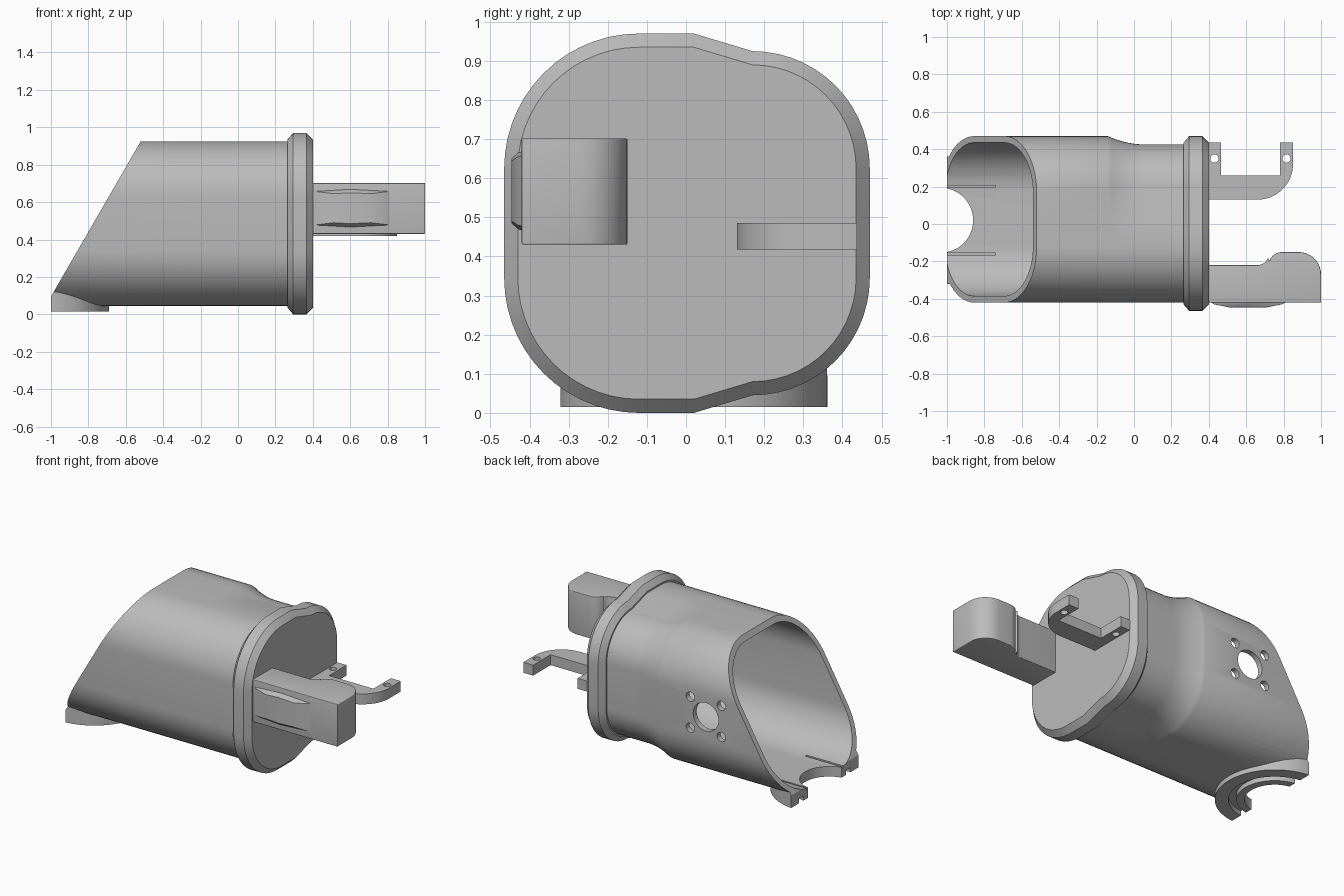
import bpy, bmesh, math
from mathutils import Matrix

if "Cube" in bpy.data.objects:
    bpy.data.objects.remove(bpy.data.objects["Cube"])

grey = bpy.data.materials.new("plain grey")
grey.use_nodes = True
grey.diffuse_color = (0.5, 0.5, 0.5, 1)
grey.node_tree.nodes["Principled BSDF"].inputs["Base Color"].default_value = (0.5, 0.5, 0.5, 1)


def finish(name, bm):
    bmesh.ops.recalc_face_normals(bm, faces=bm.faces)
    me = bpy.data.meshes.new(name)
    bm.to_mesh(me)
    bm.free()
    me.materials.append(grey)
    ob = bpy.data.objects.new(name, me)
    bpy.context.collection.objects.link(ob)
    return ob


def loft(name, rings):
    """Closed solid through rings of equal point count."""
    bm = bmesh.new()
    vs = [[bm.verts.new(p) for p in r] for r in rings]
    n = len(vs[0])
    for a, b in zip(vs, vs[1:]):
        for i in range(n):
            j = (i + 1) % n
            bm.faces.new((a[i], a[j], b[j], b[i]))
    bm.faces.new(vs[0])
    bm.faces.new(vs[-1])
    return finish(name, bm)


def prism(name, pts, z0, z1):
    return loft(name, [[(x, y, z) for x, y in pts] for z in (z0, z1)])


def cylinder(name, r, depth, loc, axis="Z", sides=48):
    bm = bmesh.new()
    rot = Matrix.Rotation(math.pi / 2, 4, "X") if axis == "Y" else Matrix()
    bmesh.ops.create_cone(bm, cap_ends=True, segments=sides, radius1=r, radius2=r,
                          depth=depth, matrix=Matrix.Translation(loc) @ rot)
    return finish(name, bm)


def box(name, lo, hi):
    return prism(name, [(lo[0], lo[1]), (hi[0], lo[1]), (hi[0], hi[1]), (lo[0], hi[1])], lo[2], hi[2])


def apply_mods(ob):
    dg = bpy.context.evaluated_depsgraph_get()
    me = bpy.data.meshes.new_from_object(ob.evaluated_get(dg))
    ob.modifiers.clear()
    ob.data = me


def boolean(ob, other, op="DIFFERENCE"):
    m = ob.modifiers.new("bool", "BOOLEAN")
    m.operation, m.solver, m.object = op, "EXACT", other
    apply_mods(ob)
    bpy.data.objects.remove(other)


def smooth(ob, angle=30):
    bpy.ops.object.select_all(action="DESELECT")
    ob.select_set(True)
    bpy.context.view_layer.objects.active = ob
    bpy.ops.object.shade_smooth_by_angle(angle=math.radians(angle))


def arc(cx, cy, r, a0, a1, n=14):
    steps = [math.radians(a0 + (a1 - a0) * i / n) for i in range(n + 1)]
    return [(cx + r * math.cos(a), cy + r * math.sin(a)) for a in steps]


def section(x, neck, off):
    """Rounded outline; neck shrinks the rear corners, off grows it all."""
    left, right = 0.3 + off, 0.3 - 0.045 * neck + off
    top, low = 0.625, 0.345
    pts = arc(0.17, low, right, -90, 0) + arc(0.17, top, right, 0, 90)
    pts += [(0.02, top + left)] + arc(-0.12, top, left, 90, 180)
    pts += arc(-0.12, low, left, 180, 270) + [(0.02, low - left)]
    return [(x, y, z) for y, z in pts]


def tube(name, x0, x1, off):
    rings = [section(x0, 0, off)]
    for i in range(11):
        t = i / 10
        rings.append(section(-0.14 + 0.2 * t, 1 - (1 - t) ** 2, off))
    return loft(name, rings + [section(x1, 1, off)])


# Hollow body with the half-round collar under its mouth
body = tube("tube_body", -1.0, 0.28, 0)
collar = cylinder("collar", 0.343, 0.105, (-1.033, 0.02, 0.0675), sides=96)
boolean(collar, box("trim", (-1.6, -0.6, -0.2), (-1.0, 0.6, 0.4)))
boolean(body, collar, "UNION")
boolean(body, tube("bore", -1.2, 0.27, -0.035))

# Slanted mouth
slant = [(-1.12, -0.1125), (-0.4, 1.1325), (-1.6, 1.1325), (-1.6, -0.1125)]
# keep the collar end below the slant
boolean(body, loft("slant", [[(x, y, z) for x, z in slant] for y in (-0.7, 0.7)]))

# Collar opening, ring groove and floor slots
boolean(body, cylinder("opening", 0.173, 0.4, (-1.033, 0.02, 0.05), sides=64))
groove = cylinder("groove", 0.265, 0.06, (-1.033, 0.02, 0.015), sides=64)
boolean(groove, cylinder("core", 0.22, 0.2, (-1.033, 0.02, 0.015), sides=64))
boolean(body, groove)
for y in (-0.16, 0.2):
    boolean(body, box("slot", (-1.1, y - 0.006, 0.07), (-0.74, y + 0.006, 0.12)))

# Rear port with four bolt holes
boolean(body, cylinder("port", 0.09, 0.4, (-0.47, 0.47, 0.5), "Y"))
for sx in (-1, 1):
    for sz in (-1, 1):
        boolean(body, cylinder("bolt", 0.03, 0.4, (-0.47 + sx * 0.11, 0.47, 0.5 + sz * 0.1), "Y", 24))
smooth(body)

# Chamfered end flange
flange = loft("end_flange", [section(x, 1, o) for x, o in
                             ((0.265, 0.01), (0.295, 0.045), (0.365, 0.045), (0.4, 0.01))])
smooth(flange, 25)

# Grip with rounded edges
outline = [(0.39, -0.42), (1.0, -0.42)] + arc(0.88, -0.27, 0.12, 0, 90, 10)
outline += arc(0.79, -0.22, 0.07, 90, 160, 6) + arc(0.66, -0.16, 0.06, -20, -90, 6) + [(0.39, -0.22)]
grip = prism("grip", outline, 0.43, 0.702)
bev = grip.modifiers.new("round", "BEVEL")
bev.width, bev.segments, bev.limit_method, bev.angle_limit = 0.025, 4, "ANGLE", math.radians(40)
apply_mods(grip)
smooth(grip, 35)

# Raised pad on the front of the grip
pad = loft("grip_pad", [[(x0, y, z0), (x1, y, z0 + e), (x2, y, z0), (x2, y, z1), (x1, y, z1 - e), (x0, y, z1)]
                        for y, x0, x1, x2, z0, z1, e in
                        ((-0.41, 0.395, 0.6, 0.83, 0.475, 0.66, -0.012),
                         (-0.43, 0.43, 0.6, 0.79, 0.48, 0.655, -0.01),
                         (-0.446, 0.51, 0.6, 0.71, 0.49, 0.645, -0.005))])
smooth(pad, 35)

# Flat bracket with two drilled ears
shape = [(0.39, 0.13)] + arc(0.66, 0.32, 0.19, -90, 0, 16)
shape += [(0.85, 0.437), (0.78, 0.437), (0.78, 0.26), (0.465, 0.26), (0.465, 0.437), (0.39, 0.437)]
bracket = prism("bracket", shape, 0.418, 0.485)
for x in (0.43, 0.815):
    boolean(bracket, cylinder("ear_hole", 0.022, 0.3, (x, 0.35, 0.45), sides=24))
smooth(bracket)
